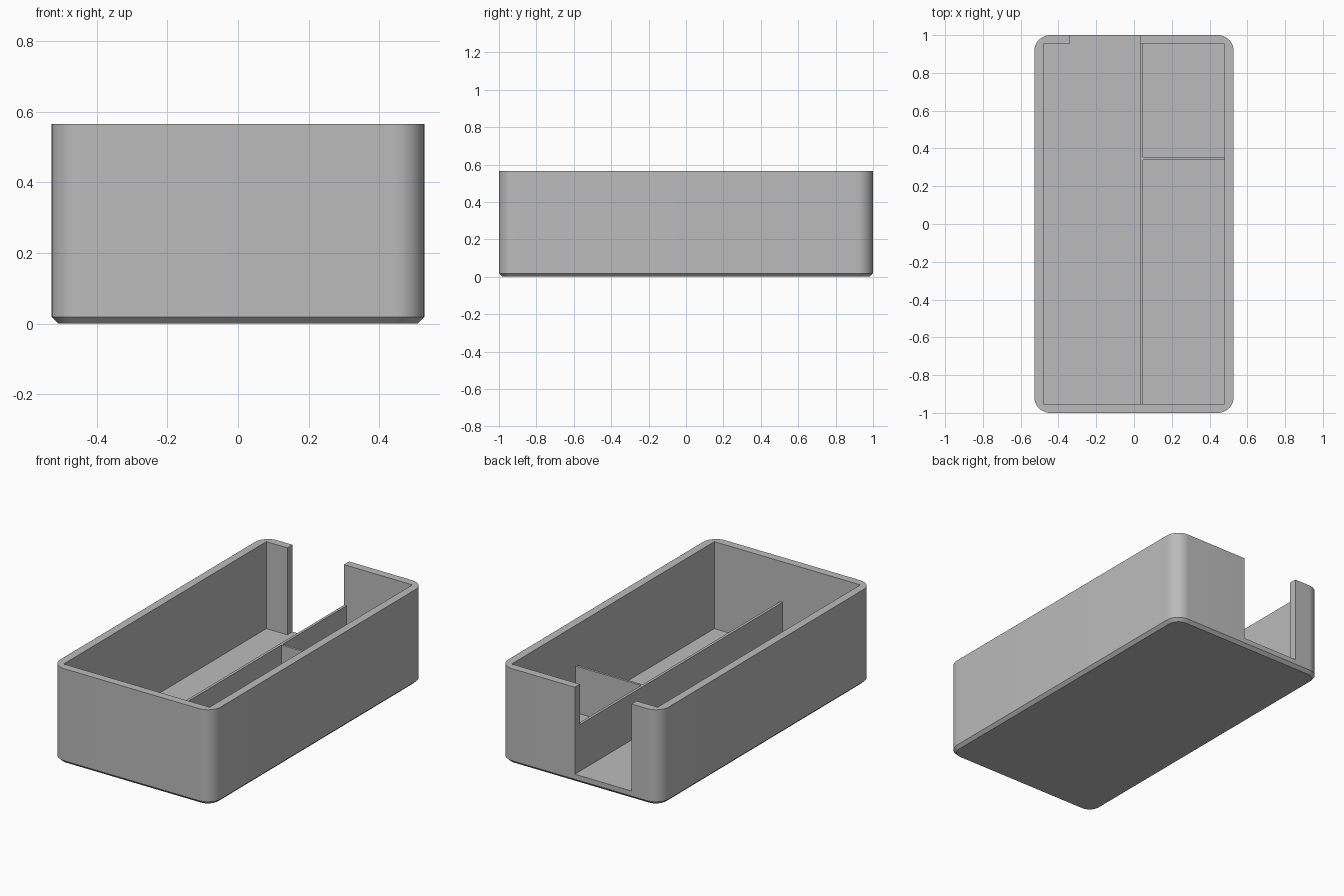
import bpy
import bmesh
from math import cos, sin, pi, radians

if "Cube" in bpy.data.objects:
    bpy.data.objects.remove(bpy.data.objects["Cube"], do_unlink=True)

HALF_X, HALF_Y, TOP = 0.528, 1.0, 0.565
WALL, FLOOR, CHAMFER, RADIUS = 0.048, 0.048, 0.018, 0.085
IN_X, IN_Y = HALF_X - WALL, HALF_Y - WALL
DIVIDER_TOP = 0.325

grey = bpy.data.materials.new("plain grey")
grey.use_nodes = True
colour = (0.5, 0.5, 0.5, 1)
grey.diffuse_color = colour
grey.node_tree.nodes["Principled BSDF"].inputs["Base Color"].default_value = colour


def add_object(name, bm):
    bmesh.ops.recalc_face_normals(bm, faces=bm.faces)
    mesh = bpy.data.meshes.new(name)
    bm.to_mesh(mesh)
    bm.free()
    mesh.materials.append(grey)
    obj = bpy.data.objects.new(name, mesh)
    bpy.context.collection.objects.link(obj)
    return obj


def box(name, x0, x1, y0, y1, z0, z1):
    bm = bmesh.new()
    bmesh.ops.create_cube(bm, size=1)
    for v in bm.verts:
        v.co.x = x1 if v.co.x > 0 else x0
        v.co.y = y1 if v.co.y > 0 else y0
        v.co.z = z1 if v.co.z > 0 else z0
    return add_object(name, bm)


def rounded_ring(bm, inset, z, steps=12):
    r = RADIUS - inset
    ring = []
    for corner, (sx, sy) in enumerate([(1, 1), (-1, 1), (-1, -1), (1, -1)]):
        for i in range(steps + 1):
            a = (corner + i / steps) * pi / 2
            ring.append(bm.verts.new((sx * (HALF_X - RADIUS) + r * cos(a),
                                      sy * (HALF_Y - RADIUS) + r * sin(a), z)))
    return ring


# Rounded outer block with a chamfered foot
bm = bmesh.new()
rings = [rounded_ring(bm, CHAMFER, 0), rounded_ring(bm, 0, CHAMFER), rounded_ring(bm, 0, TOP)]
for low, high in zip(rings, rings[1:]):
    for i in range(len(low)):
        j = (i + 1) % len(low)
        bm.faces.new((low[i], low[j], high[j], high[i]))
bm.faces.new(rings[0])
bm.faces.new(rings[-1])
tray = add_object("tray_body", bm)

# Hollow inside and the opening in the back wall
cutters = [box("cavity_cutter", -IN_X, IN_X, -IN_Y, IN_Y, FLOOR, 1),
           box("opening_cutter", -0.342, 0.031, 0.8, 1.2, FLOOR, 1)]
bpy.context.view_layer.objects.active = tray
for cutter in cutters:
    cutter.hide_render = True
    mod = tray.modifiers.new("cut", 'BOOLEAN')
    mod.operation, mod.solver, mod.object = 'DIFFERENCE', 'EXACT', cutter
    bpy.ops.object.modifier_apply(modifier=mod.name)
    bpy.data.objects.remove(cutter, do_unlink=True)

bpy.ops.object.select_all(action='DESELECT')
tray.select_set(True)
bpy.ops.object.shade_smooth_by_angle(angle=radians(30))

# Thin dividers standing on the floor
sink = 0.01
box("long_divider", 0.031, 0.047, -IN_Y - sink, IN_Y + sink, FLOOR - sink, DIVIDER_TOP)
box("cross_divider", 0.04, IN_X + sink, 0.34, 0.354, FLOOR - sink, DIVIDER_TOP)
